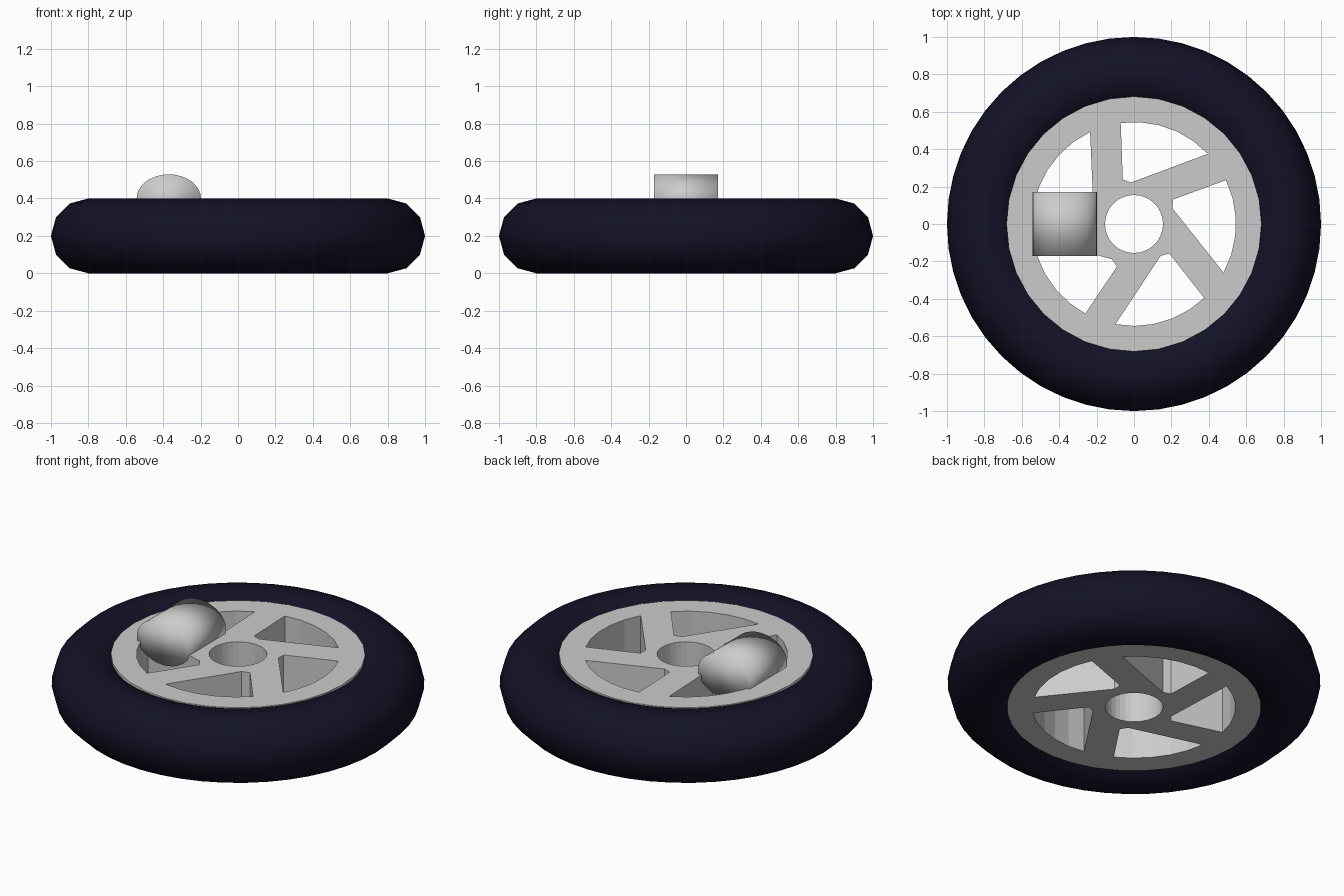
import bpy, bmesh, math
from mathutils import Matrix

if "Cube" in bpy.data.objects:
    bpy.data.objects.remove(bpy.data.objects["Cube"])


def material(name, rgb):
    m = bpy.data.materials.new(name)
    m.diffuse_color = (*rgb, 1)
    m.use_nodes = True
    m.node_tree.nodes["Principled BSDF"].inputs["Base Color"].default_value = m.diffuse_color
    return m


navy = material("dark navy rubber", (0.006, 0.006, 0.02))
grey = material("light grey metal", (0.6, 0.6, 0.6))


def ring(radius, sides=32):
    return [(radius * math.sin(2 * math.pi * i / sides),
             radius * math.cos(2 * math.pi * i / sides)) for i in range(sides)]


def spin(points, angle):
    c, s = math.cos(angle), math.sin(angle)
    return [(x * c - y * s, x * s + y * c) for x, y in points]


# Tyre: smooth torus
bpy.ops.mesh.primitive_torus_add(major_radius=0.8, minor_radius=0.2,
                                 major_segments=48, minor_segments=12,
                                 location=(0, 0, 0.2))
tyre = bpy.context.object
tyre.name = "tyre"
tyre.data.materials.append(navy)
bpy.ops.object.shade_smooth()

# Rim: disc outline with hub hole and five offset windows, extruded
a0, a1 = math.radians(97.5), math.radians(43.5)
window = [(0.545 * math.cos(a0 + (a1 - a0) * i / 5),
           0.545 * math.sin(a0 + (a1 - a0) * i / 5)) for i in range(6)]
window += [(-0.015, 0.222), (-0.06, 0.238)]
outlines = [ring(0.682), ring(0.155)]
outlines += [spin(window, 2 * math.pi * k / 5) for k in range(5)]

z_bottom, z_top = 0.045, 0.37
curve = bpy.data.curves.new("rim", 'CURVE')
curve.dimensions = '2D'
curve.fill_mode = 'BOTH'
curve.extrude = (z_top - z_bottom) / 2
for pts in outlines:
    s = curve.splines.new('POLY')
    s.points.add(len(pts) - 1)
    for p, (x, y) in zip(s.points, pts):
        p.co = (x, y, 0, 1)
    s.use_cyclic_u = True
rim = bpy.data.objects.new("wheel_rim", curve)
rim.location.z = (z_bottom + z_top) / 2
bpy.context.collection.objects.link(rim)
bpy.ops.object.select_all(action='DESELECT')
rim.select_set(True)
bpy.context.view_layer.objects.active = rim
bpy.ops.object.convert(target='MESH')
rim = bpy.context.object
bm = bmesh.new()
bm.from_mesh(rim.data)
bmesh.ops.remove_doubles(bm, verts=bm.verts, dist=0.0005)
bmesh.ops.recalc_face_normals(bm, faces=bm.faces)
for f in bm.faces:
    f.smooth = False
    f.material_index = 0
bm.to_mesh(rim.data)
bm.free()
rim.data.materials.clear()
rim.data.materials.append(grey)

# Brake caliper: flattened smooth cylinder lying along y
bm = bmesh.new()
bmesh.ops.create_cone(bm, cap_ends=True, segments=32, radius1=0.172, radius2=0.172,
                      depth=0.342, matrix=Matrix.Diagonal((1, 1, 0.75, 1))
                      @ Matrix.Rotation(math.pi / 2, 4, 'X'))
for f in bm.faces:
    f.smooth = True
mesh = bpy.data.meshes.new("brake_caliper")
bm.to_mesh(mesh)
bm.free()
mesh.materials.append(grey)
caliper = bpy.data.objects.new("brake_caliper", mesh)
caliper.location = (-0.37, 0, 0.4)
bpy.context.collection.objects.link(caliper)
